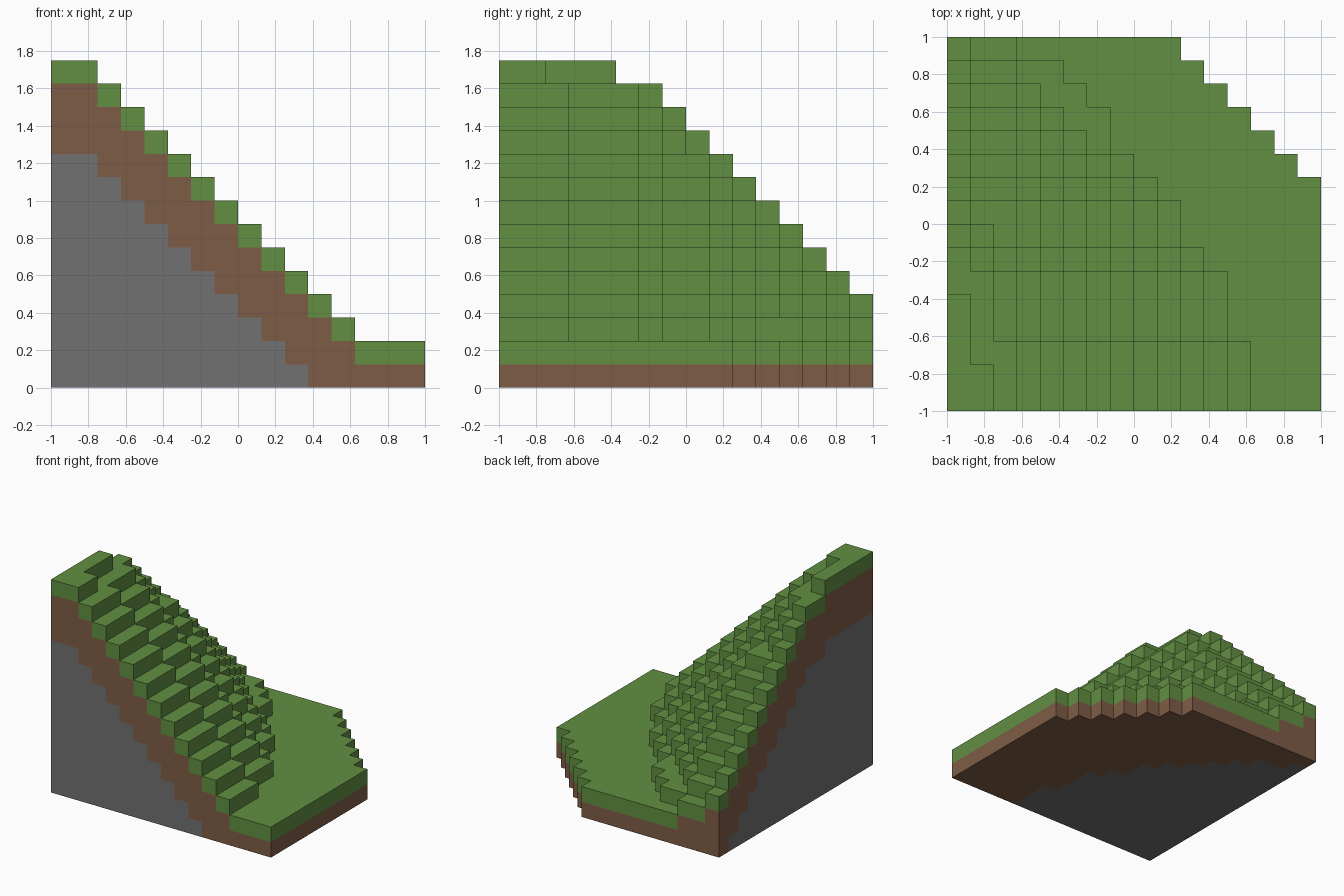
import bpy
import bmesh
from mathutils import Vector
from math import radians

old = bpy.data.objects.get("Cube")
if old:
    bpy.data.objects.remove(old, do_unlink=True)

CELL = 0.125
N = 16

# Hill profile, one entry per row from front to back (in cells)
ridge = [14] * 5 + [13] * 2 + list(range(12, 3, -1))            # first column
shoulder = [14] * 2 + [13] * 4 + list(range(12, 2, -1))         # second column
slope = [15] * 3 + [14] * 3 + [13, 12] + list(range(12, 4, -1))  # height + column
foot = [13] * 3 + [12] * 3 + [11, 10, 10, 9, 8, 7, 7, 6, 5, 3]  # reach of the hill


def height(i, j):
    """Column height in cells; zero outside the plot."""
    if not (0 <= i < N and 0 <= j < N) or i + j > N + 8:
        return 0
    if i == 0:
        return ridge[j]
    if i == 1:
        return shoulder[j]
    return max(slope[j] - i, 3 if i < foot[j] else 2)


def material(name, color):
    mat = bpy.data.materials.new(name)
    mat.use_nodes = True
    mat.diffuse_color = color
    mat.node_tree.nodes["Principled BSDF"].inputs["Base Color"].default_value = color
    return mat


def face_corners(cell, axis, sign):
    """Four corners of one side of a cell, wound outwards."""
    u, v = (axis + 1) % 3, (axis + 2) % 3
    ring = [(0, 0), (1, 0), (1, 1), (0, 1)]
    for a, b in ring if sign > 0 else reversed(ring):
        corner = list(cell)
        corner[axis] += sign > 0
        corner[u] += a
        corner[v] += b
        yield tuple(corner)


def build_layer(name, mat, top_depth, bottom_depth):
    """Outer skin of the cells lying between two depths below the surface."""
    bm = bmesh.new()
    verts = {}
    for i in range(N):
        for j in range(N):
            h = height(i, j)
            for k in range(max(0, h - bottom_depth), max(0, h - top_depth)):
                for axis in range(3):
                    for sign in (-1, 1):
                        near = [i, j, k]
                        near[axis] += sign
                        if 0 <= near[2] < height(near[0], near[1]):
                            continue
                        loop = []
                        for c in face_corners((i, j, k), axis, sign):
                            if c not in verts:
                                p = Vector(c) * CELL - Vector((1, 1, 0))
                                verts[c] = bm.verts.new(p)
                            loop.append(verts[c])
                        bm.faces.new(loop)
    # Merge flat neighbours into clean large faces
    bmesh.ops.dissolve_limit(bm, angle_limit=radians(1),
                             verts=bm.verts[:], edges=bm.edges[:])
    mesh = bpy.data.meshes.new(name)
    bm.to_mesh(mesh)
    bm.free()
    mesh.materials.append(mat)
    obj = bpy.data.objects.new(name, mesh)
    bpy.context.collection.objects.link(obj)
    return obj


# Grass on top, three cells of soil, rock below
build_layer("grass_layer", material("grass_green", (0.122, 0.275, 0.055, 1)), 0, 1)
build_layer("soil_layer", material("soil_brown", (0.212, 0.108, 0.061, 1)), 1, 4)
build_layer("rock_core", material("rock_grey", (0.171, 0.165, 0.168, 1)), 4, N)
